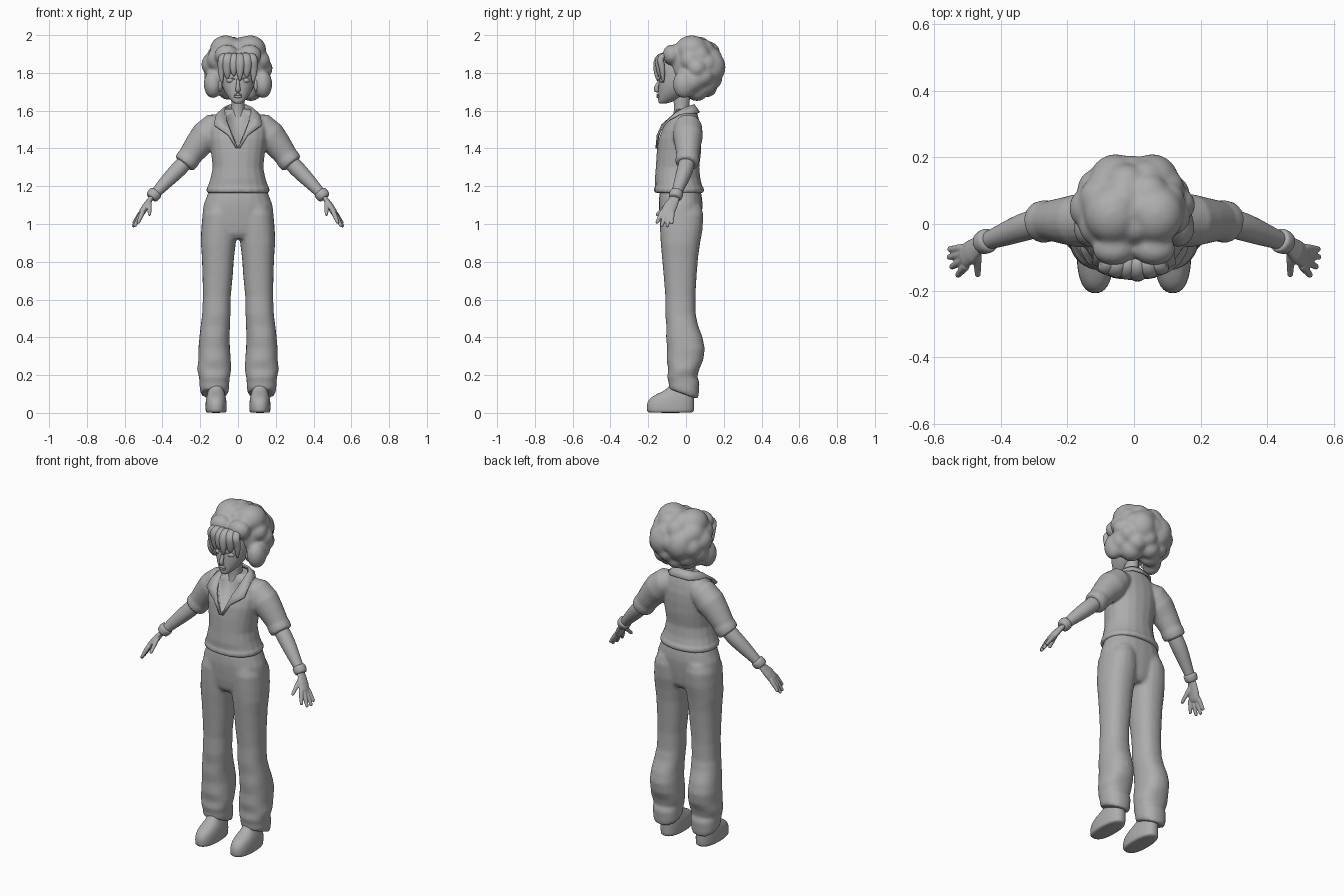
import bpy
import bmesh
from math import cos, sin, pi, sqrt
from mathutils import Vector, Matrix

cube = bpy.data.objects.get("Cube")
if cube:
    bpy.data.objects.remove(cube, do_unlink=True)

grey = bpy.data.materials.new("plain_grey")
grey.use_nodes = True
grey.diffuse_color = (0.42, 0.42, 0.42, 1)
grey.node_tree.nodes["Principled BSDF"].inputs["Base Color"].default_value = (0.42, 0.42, 0.42, 1)


def loft(bm, rings, seg=20, power=2.0):
    """Skin a closed tube through rings given as (centre, half axis u, half axis v)."""
    def bend(c):
        return abs(c) ** (2 / power) * (1 if c > 0 else -1)
    rows = []
    for centre, u, v in rings:
        angles = [2 * pi * i / seg for i in range(seg)]
        rows.append([bm.verts.new(centre + u * bend(cos(a)) + v * bend(sin(a))) for a in angles])
    for low, high in zip(rows, rows[1:]):
        for i in range(seg):
            j = (i + 1) % seg
            bm.faces.new((low[i], low[j], high[j], high[i]))
    bm.faces.new(rows[0][::-1])
    bm.faces.new(rows[-1])


def stack(bm, rows, x=0.0, tilt=0.0, **opts):
    """Horizontal rings: (height, half width, front y, back y[, centre x])."""
    rings = []
    for z, rx, front, back, *cx in rows:
        depth = (back - front) / 2
        slope = tilt if z < 0.15 else 0
        rings.append((Vector((cx[0] if cx else x, (front + back) / 2, z)),
                      Vector((rx, 0, 0)), Vector((0, depth, -slope * depth))))
    loft(bm, rings, **opts)


def tube(bm, pts, axis=(0, 1, 0), flat=1.0, **opts):
    """Tube along (x, y, z, radius) points; flat scales the second axis."""
    path = [Vector(p[:3]) for p in pts]
    rings = []
    for i, p in enumerate(pts):
        d = (path[min(i + 1, len(path) - 1)] - path[max(i - 1, 0)]).normalized()
        u = Vector(axis)
        u = (u - d * u.dot(d)).normalized()
        rings.append((path[i], u * p[3], d.cross(u) * p[3] * flat))
    loft(bm, rings, **opts)


def ball(bm, centre, size):
    matrix = Matrix.Translation(centre) @ Matrix.Diagonal((*size, 1))
    bmesh.ops.create_uvsphere(bm, u_segments=20, v_segments=14, radius=1, matrix=matrix)


def both_sides(bm):
    copy = bmesh.ops.duplicate(bm, geom=bm.verts[:] + bm.edges[:] + bm.faces[:])["geom"]
    verts = [g for g in copy if isinstance(g, bmesh.types.BMVert)]
    bmesh.ops.scale(bm, vec=(-1, 1, 1), verts=verts)


def finish(name, bm, subsurf=0, voxel=0.0, relax=0):
    bmesh.ops.recalc_face_normals(bm, faces=bm.faces)
    mesh = bpy.data.meshes.new(name)
    bm.to_mesh(mesh)
    bm.free()
    mesh.materials.append(grey)
    mesh.polygons.foreach_set("use_smooth", [True] * len(mesh.polygons))
    obj = bpy.data.objects.new(name, mesh)
    bpy.context.collection.objects.link(obj)
    if voxel:
        mod = obj.modifiers.new("merge", "REMESH")
        mod.mode = "VOXEL"
        mod.voxel_size = voxel
        mod.use_smooth_shade = True
        mod = obj.modifiers.new("relax", "SMOOTH")
        mod.iterations = relax
    if subsurf:
        obj.modifiers.new("round", "SUBSURF").levels = subsurf
        obj.modifiers["round"].render_levels = subsurf
    return obj


# Shoes
bm = bmesh.new()
stack(bm, [(0, .05, -.2, .035), (.006, .056, -.208, .043), (.03, .057, -.21, .045),
           (.06, .056, -.207, .045), (.09, .051, -.18, .045), (.112, .043, -.125, .04),
           (.14, .039, -.08, .035), (.22, .037, -.07, .03)], x=.116, power=2.4)
both_sides(bm)
finish("shoes", bm, subsurf=1)

# Trousers: two legs merged with the hips
bm = bmesh.new()
stack(bm, [(.1, .07, -.09, .062, .125), (.125, .078, -.092, .068, .125), (.16, .079, -.092, .072, .125),
           (.19, .082, -.1, .06, .125), (.23, .091, -.094, .07, .126), (.28, .086, -.103, .092, .124),
           (.34, .084, -.1, .1, .126), (.4, .08, -.106, .088, .125), (.46, .078, -.104, .065, .12),
           (.52, .075, -.11, .052, .115), (.62, .074, -.11, .05, .112), (.72, .08, -.118, .056, .108),
           (.82, .085, -.127, .064, .106), (.9, .093, -.134, .075, .104), (.97, .095, -.138, .088, .1),
           (1.05, .09, -.14, .092, .098), (1.1, .075, -.13, .08, .09)],
      tilt=.36, power=2.3)
both_sides(bm)
stack(bm, [(.92, .1, -.11, .05), (.95, .15, -.13, .07), (1.0, .188, -.138, .078), (1.06, .188, -.143, .085),
           (1.1, .183, -.145, .088), (1.14, .168, -.143, .085), (1.19, .15, -.135, .075)], power=2.3)
finish("trousers", bm, voxel=.009, relax=5)

# Shirt: sleeves with rolled cuffs merged with the body
bm = bmesh.new()
tube(bm, [(.07, .01, 1.525, .055), (.12, .01, 1.512, .075), (.17, .01, 1.465, .08), (.21, .01, 1.42, .07),
          (.24, .01, 1.38, .063), (.262, .008, 1.35, .058)], flat=1.04)
tube(bm, [(.25, .009, 1.365, .05), (.253, .009, 1.36, .061), (.265, .008, 1.344, .064),
          (.282, .005, 1.322, .062), (.287, .004, 1.316, .05)])
both_sides(bm)
stack(bm, [(1.163, .15, -.15, .08), (1.168, .167, -.168, .095), (1.188, .168, -.17, .096),
           (1.198, .16, -.163, .087), (1.24, .146, -.165, .076), (1.3, .134, -.16, .07),
           (1.38, .143, -.155, .08), (1.45, .154, -.146, .082), (1.5, .158, -.128, .08),
           (1.55, .145, -.103, .07), (1.585, .108, -.075, .06), (1.61, .07, -.05, .045)], power=2.2)
shirt = finish("shirt", bm, voxel=.007, relax=5)

# Open neckline cut into the shirt, leaving the bare chest as its floor
bm = bmesh.new()
corners = [(0, 1.4, -.135), (.062, 1.56, -.07), (.055, 1.66, -.03),
           (-.055, 1.66, -.03), (-.062, 1.56, -.07)]
inner = [bm.verts.new((x, y, z)) for x, z, y in corners]
outer = [bm.verts.new((x, -.3, z)) for x, z, y in corners]
for i in range(5):
    j = (i + 1) % 5
    bm.faces.new((inner[i], inner[j], outer[j], outer[i]))
bm.faces.new(inner)
bm.faces.new(outer)
bmesh.ops.triangulate(bm, faces=bm.faces)
cutter = finish("neckline_cutter", bm)
cutter.hide_render = True
cutter.hide_viewport = True
cutter.display_type = "WIRE"
cut = shirt.modifiers.new("neckline", "BOOLEAN")
cut.object = cutter
cut.solver = "EXACT"

# Collar running round the neck into the lapels
upper = [(0, .04, 1.632), (.045, .032, 1.628), (.068, 0, 1.618), (.07, -.045, 1.595),
         (.064, -.085, 1.56), (.052, -.125, 1.525), (.03, -.147, 1.465), (.002, -.156, 1.405)]
lower = [(0, .07, 1.59), (.062, .064, 1.588), (.1, .02, 1.585), (.112, -.035, 1.58),
         (.122, -.085, 1.555), (.124, -.118, 1.522), (.052, -.15, 1.47), (.01, -.157, 1.4)]
bm = bmesh.new()
rails = [[bm.verts.new(p) for p in rail] for rail in (upper, lower)]
for i in range(len(upper) - 1):
    bm.faces.new((rails[0][i], rails[0][i + 1], rails[1][i + 1], rails[1][i]))
both_sides(bm)
bmesh.ops.remove_doubles(bm, verts=bm.verts, dist=.001)
collar = finish("collar", bm)
collar.modifiers.new("cloth", "SOLIDIFY").thickness = .01
collar.modifiers["cloth"].offset = 0

# Forearms, wristbands and hands
bm = bmesh.new()
tube(bm, [(.25, .01, 1.36, .04), (.29, .003, 1.315, .044), (.335, -.01, 1.27, .043), (.39, -.032, 1.213, .035),
          (.43, -.047, 1.17, .028), (.465, -.06, 1.13, .024)])
both_sides(bm)
finish("forearms", bm, subsurf=1)

bm = bmesh.new()
tube(bm, [(.431, -.047, 1.172, .028), (.434, -.048, 1.168, .037), (.444, -.052, 1.157, .038),
          (.458, -.058, 1.14, .035), (.461, -.059, 1.136, .026)])
both_sides(bm)
finish("wristbands", bm, subsurf=1)

bm = bmesh.new()
tube(bm, [(.45, -.054, 1.15, .024), (.468, -.065, 1.125, .029), (.488, -.082, 1.095, .036),
          (.506, -.096, 1.065, .036), (.514, -.102, 1.05, .028)], flat=.5)
fingers = [((.51, -.072, 1.065), (.556, -.076, 1.0)), ((.513, -.09, 1.06), (.557, -.1, .983)),
           ((.511, -.108, 1.06), (.549, -.13, .985)), ((.503, -.124, 1.068), (.53, -.156, 1.003)),
           ((.47, -.085, 1.115), (.468, -.158, 1.045))]
for start, end in fingers:
    a, b = Vector(start), Vector(end)
    steps = ((0, .013), (.3, .013), (.7, .0105), (.93, .009), (1, .004))
    tube(bm, [(*a.lerp(b, t), r) for t, r in steps], axis=(.3, 1, .2), seg=10)
both_sides(bm)
finish("hands", bm, voxel=.0035, relax=3)

# Neck and head
bm = bmesh.new()
stack(bm, [(1.5, .05, -.085, .03), (1.56, .04, -.07, .02), (1.61, .035, -.062, .016),
           (1.66, .036, -.068, .02), (1.72, .04, -.07, .03)])
finish("neck", bm, subsurf=1)

bm = bmesh.new()
stack(bm, [(1.637, .014, -.138, -.11), (1.642, .026, -.147, -.085), (1.66, .044, -.148, -.045),
           (1.685, .064, -.147, 0), (1.715, .08, -.147, .04), (1.75, .09, -.144, .07),
           (1.79, .093, -.142, .085), (1.84, .09, -.134, .08), (1.89, .07, -.1, .06),
           (1.91, .035, -.06, .03)], power=2.2, seg=24)
finish("head", bm, subsurf=1)

# Facial features
bm = bmesh.new()
tube(bm, [(0, -.138, 1.765, .008), (0, -.147, 1.745, .009), (0, -.158, 1.722, .012),
          (0, -.156, 1.708, .014), (0, -.145, 1.703, .01)], axis=(1, 0, 0), seg=12)
for height, size in ((1.684, .0065), (1.674, .0075)):
    ball(bm, (0, -.147, height), (.022, .01, size))
finish("nose_and_lips", bm)

bm = bmesh.new()
ball(bm, (.04, -.126, 1.76), (.022, .014, .013))
both_sides(bm)
finish("eyes", bm)

bm = bmesh.new()
for height, arch, r in ((1.766, .008, .0035), (1.793, .008, .004)):
    tube(bm, [(.016 + .012 * k, -.138 + .0022 * k * k, height + arch * sin(pi * k / 4), r) for k in range(5)],
         axis=(0, 0, 1), seg=8)
both_sides(bm)
finish("eyelids_and_brows", bm)

bm = bmesh.new()
ball(bm, (.096, -.035, 1.735), (.014, .022, .035))
both_sides(bm)
finish("ears", bm)

# Hair: a core covered by evenly spread curls, open at the face
bm = bmesh.new()
ball(bm, (0, .045, 1.835), (.155, .135, .14))
count = 46
for i in range(count):
    h = 1 - 2 * (i + .5) / count
    ring, a = sqrt(1 - h * h), i * pi * (3 - sqrt(5))
    x, y = ring * cos(a), ring * sin(a)
    if (y < -.3 and h < .2) or h < -.93:
        continue
    r = .06 + .007 * sin(i * 2.3)
    ball(bm, (x * .132, .043 + y * .107, 1.816 + h * .119), (r, r, r))
for side in (-1, 1):
    ball(bm, (side * .065, .03, 1.922), (.085, .09, .077))
    ball(bm, (side * .055, .13, 1.83), (.08, .08, .09))
    ball(bm, (side * .132, -.01, 1.74), (.05, .06, .075))
    ball(bm, (side * .06, -.075, 1.895), (.065, .05, .055))
finish("hair", bm, voxel=.009, relax=9)

# Fringe locks curling over the forehead
bm = bmesh.new()
locks = ((-.085, 1.74, .022), (-.055, 1.765, .028), (-.022, 1.78, .024),
         (.01, 1.755, .026), (.045, 1.772, .028), (.08, 1.745, .024))
for x, tip, r in locks:
    out = .45 * abs(x)
    tube(bm, [(x * .8, -.1, 1.89, r * .7), (x * .9, -.128 + out * .2, 1.893, r),
              (x, -.152 + out * .3, 1.87, r * 1.1), (x * 1.04, -.16 + out, 1.835, r * .95),
              (x * 1.05, -.16 + out, (tip + 1.82) / 2, r * .65), (x * .98, -.155 + out, tip, r * .15)],
         axis=(1, 0, 0), flat=.8, seg=12)
finish("fringe", bm, subsurf=1)
